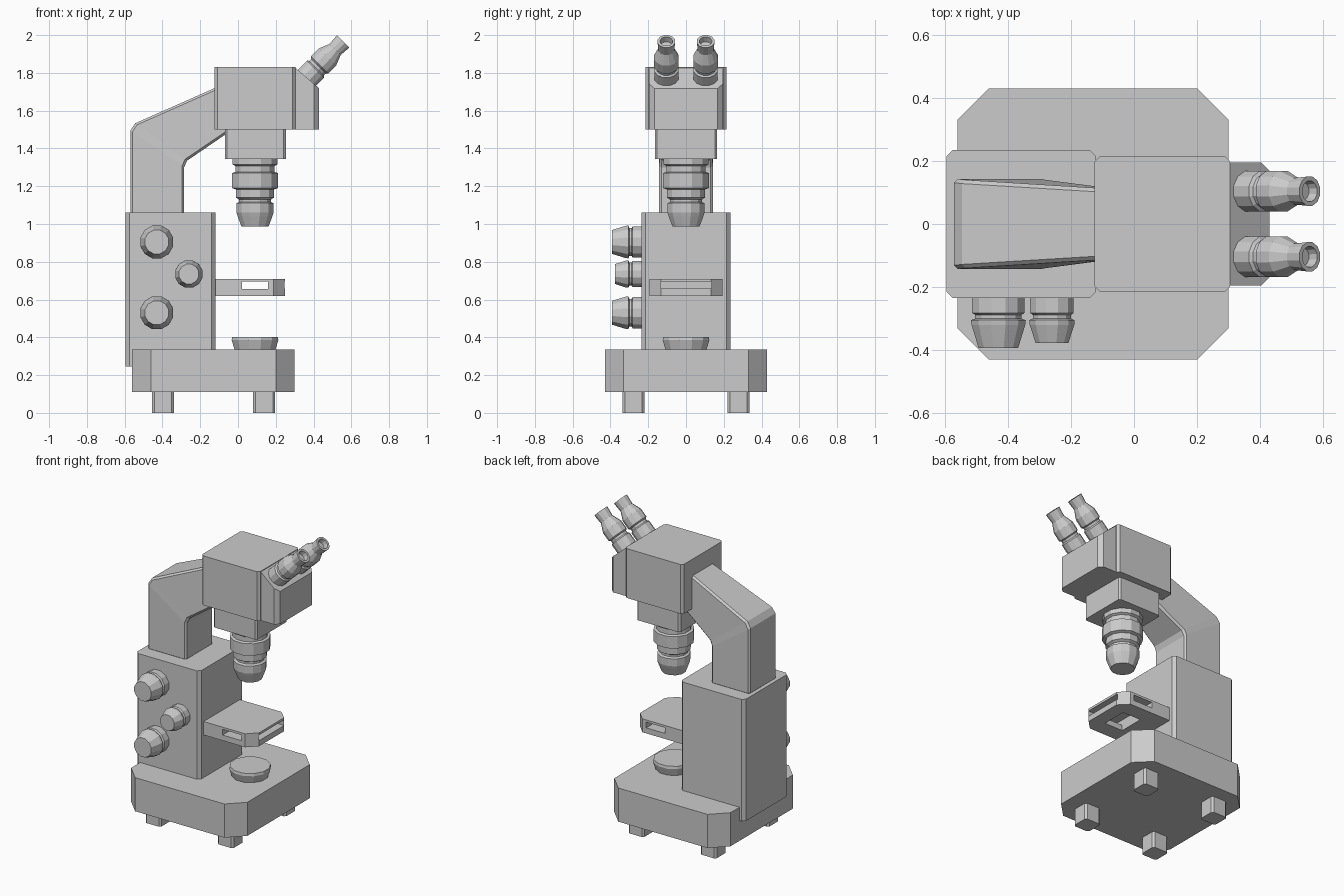
import bpy, bmesh
from math import cos, sin, pi
from mathutils import Vector

if "Cube" in bpy.data.objects:
    bpy.data.objects.remove(bpy.data.objects["Cube"])


def make(name, bm):
    bmesh.ops.recalc_face_normals(bm, faces=bm.faces)
    me = bpy.data.meshes.new(name)
    bm.to_mesh(me)
    bm.free()
    ob = bpy.data.objects.new(name, me)
    bpy.context.collection.objects.link(ob)
    return ob


def loft(name, rings):
    """Skin a list of equal-length point rings and cap both ends."""
    bm = bmesh.new()
    vs = [[bm.verts.new(p) for p in r] for r in rings]
    n = len(rings[0])
    for a, b in zip(vs, vs[1:]):
        for i in range(n):
            j = (i + 1) % n
            bm.faces.new((a[i], a[j], b[j], b[i]))
    bm.faces.new(vs[0])
    bm.faces.new(vs[-1])
    return make(name, bm)


def block(name, x0, x1, hw, z0, z1, c=0.0, yc=0.0, back=True, top=None):
    """Box with chamfered vertical corners; back=False chamfers only the +x side."""
    pts = [(x1 - c, -hw), (x1, -hw + c), (x1, hw - c), (x1 - c, hw)]
    pts += [(x0 + c, hw), (x0, hw - c), (x0, -hw + c), (x0 + c, -hw)] if back else [(x0, hw), (x0, -hw)]
    top = top or (lambda x: z1)
    return loft(name, [[(x, y + yc, z0) for x, y in pts],
                       [(x, y + yc, top(x)) for x, y in pts]])


def lathe(name, profile, loc, axis, sides=12):
    """Revolve (radius, distance) pairs about an axis through loc."""
    q = Vector(axis).to_track_quat('Z', 'Y')
    ang = [2 * pi * (i + 0.5) / sides for i in range(sides)]
    return loft(name, [[Vector(loc) + q @ Vector((r * cos(a), r * sin(a), t)) for a in ang]
                       for r, t in profile])


# Base and feet
block("base", -0.56, 0.30, 0.43, 0.11, 0.335, 0.10)
for i, x in enumerate((-0.397, 0.138)):
    for j, y in enumerate((-0.278, 0.278)):
        block(f"foot_{i}{j}", x - 0.058, x + 0.058, 0.058, 0, 0.12, 0.012, yc=y)

# Column
block("column", -0.595, -0.12, 0.235, 0.245, 1.06, 0.02)

# Bent arm: outer x, z, inner x, z, half width
stations = [(-0.57, 1.05, -0.285, 1.05, 0.143), (-0.57, 1.495, -0.285, 1.30, 0.143),
            (-0.545, 1.533, -0.27, 1.335, 0.14), (-0.05, 1.752, -0.05, 1.485, 0.11)]
arm = loft("arm", [[(ox, -w, oz), (ox, w, oz), (ix, w, iz), (ix, -w, iz)]
                   for ox, oz, ix, iz, w in stations])
bev = arm.modifiers.new("edges", 'BEVEL')
bev.width, bev.segments, bev.limit_method, bev.angle_limit = 0.012, 1, 'ANGLE', 1.0

# Head, sloped front and neck
block("head", -0.125, 0.305, 0.214, 1.5, 1.83, 0.016)
block("head_front", 0.30, 0.43, 0.195, 1.5, 1.72, 0.027, back=False,
      top=lambda x: 1.83 - 0.86 * (x - 0.30))
block("neck", -0.07, 0.253, 0.165, 1.345, 1.51, 0.012)

# Objective lens, measured downward from the neck
lathe("objective", [(0.123, -0.01), (0.123, 0.03), (0.108, 0.038), (0.108, 0.07), (0.125, 0.075),
                    (0.125, 0.155), (0.105, 0.162), (0.105, 0.205), (0.088, 0.215), (0.088, 0.228),
                    (0.102, 0.235), (0.102, 0.285), (0.095, 0.305), (0.075, 0.357)],
      (0.09, 0, 1.345), (0, 0, -1))

# Light disc on the base
lathe("light_disc", [(0.112, -0.01), (0.112, 0.0), (0.128, 0.05), (0.125, 0.067)], (0.09, 0, 0.335), (0, 0, 1))

# Eyepieces with recessed ends
for side, y in (("left", -0.104), ("right", 0.104)):
    lathe(f"eyepiece_{side}", [(0.066, -0.03), (0.066, 0.075), (0.056, 0.083), (0.056, 0.098),
                               (0.067, 0.106), (0.067, 0.165), (0.043, 0.222), (0.048, 0.283),
                               (0.034, 0.283), (0.03, 0.25)],
          (0.357, y, 1.767), (1, 0, 1))

# Side knobs
for i, (x, z, s, length) in enumerate(((-0.43, 0.905, 1, 0.158), (-0.26, 0.735, 0.83, 0.142),
                                       (-0.43, 0.53, 1, 0.158))):
    lathe(f"knob_{i}", [(0.086 * s, -0.01), (0.086 * s, 0.047), (0.076 * s, 0.053),
                        (0.076 * s, 0.065), (0.09 * s, 0.07), (0.088 * s, 0.085), (0.065 * s, length)],
          (x, -0.235, z), (0, -1, 0))

# Stage with open slots at the front and sides and a window underneath
stage = block("stage", -0.13, 0.248, 0.192, 0.62, 0.71, 0.06, back=False)
cutters = [block("cut_side", 0.02, 0.16, 0.3, 0.657, 0.695),
           block("cut_front", 0.021, 0.3, 0.135, 0.6575, 0.6945),
           block("cut_window", 0.022, 0.158, 0.085, 0.60, 0.68)]
for ob in [stage] + cutters:
    bm = bmesh.new()
    bm.from_mesh(ob.data)
    bmesh.ops.remove_doubles(bm, verts=bm.verts, dist=1e-5)
    bmesh.ops.recalc_face_normals(bm, faces=bm.faces)
    bm.to_mesh(ob.data)
    bm.free()
for c in cutters:
    c.hide_render = True
    c.hide_set(True)
    mod = stage.modifiers.new(c.name, 'BOOLEAN')
    mod.operation, mod.object, mod.solver = 'DIFFERENCE', c, 'EXACT'
